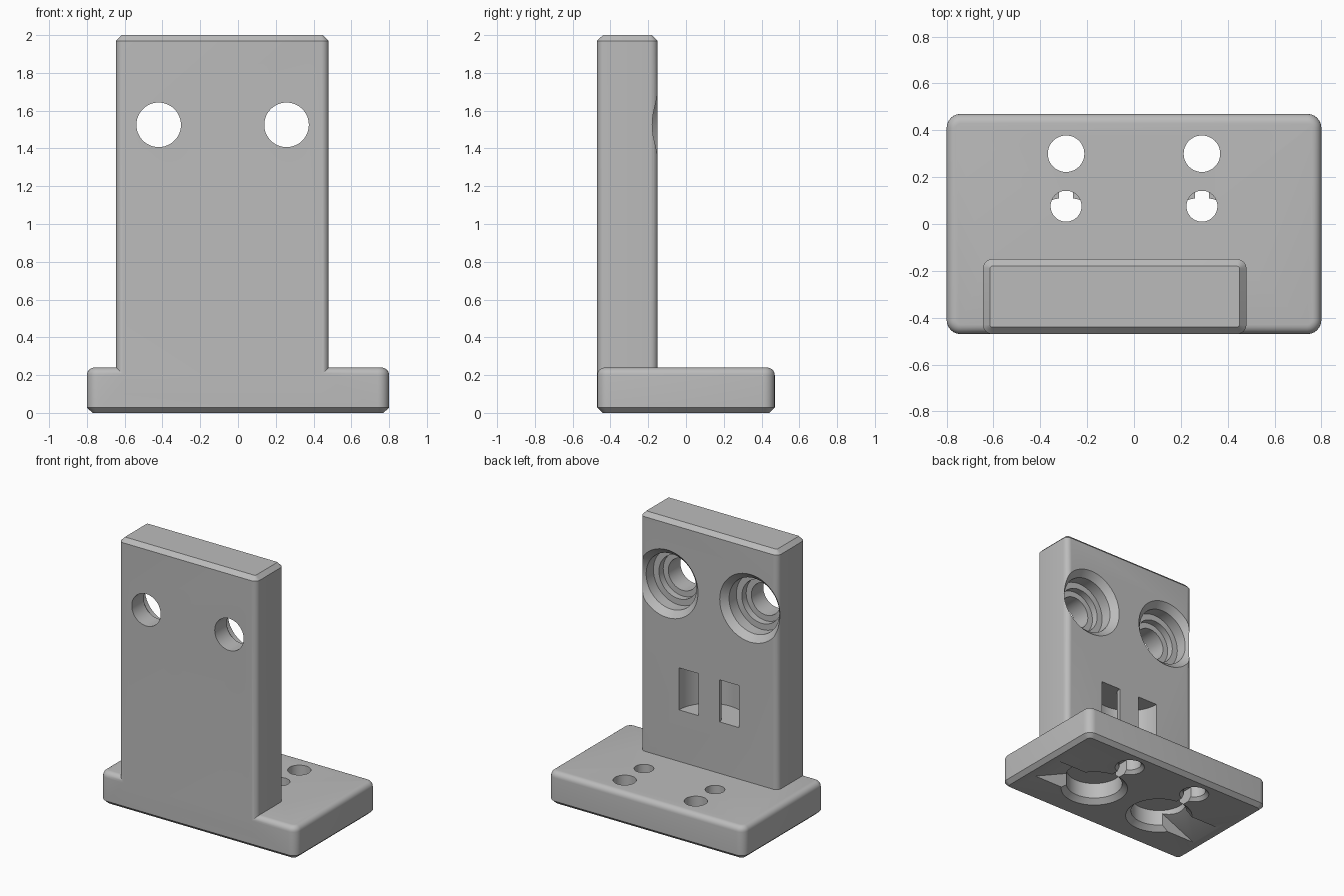
import bpy, bmesh, math
from mathutils import Matrix, Vector

if "Cube" in bpy.data.objects:
    bpy.data.objects.remove(bpy.data.objects["Cube"])

grey = bpy.data.materials.new("light_grey")
grey.use_nodes = True
colour = (0.5, 0.5, 0.5, 1)
grey.diffuse_color = colour
grey.node_tree.nodes["Principled BSDF"].inputs["Base Color"].default_value = colour


def finish(name, bm):
    bmesh.ops.recalc_face_normals(bm, faces=bm.faces)
    mesh = bpy.data.meshes.new(name)
    bm.to_mesh(mesh)
    bm.free()
    mesh.materials.append(grey)
    obj = bpy.data.objects.new(name, mesh)
    bpy.context.collection.objects.link(obj)
    return obj


def bridge(bm, a, b):
    n = len(a)
    for i in range(n):
        bm.faces.new((a[i], a[(i + 1) % n], b[(i + 1) % n], b[i]))


def rounded_slab(name, x0, x1, y0, y1, radius, rows, steps=6):
    """Rounded rectangle lofted through (height, inset) rows."""
    bm = bmesh.new()
    rings = []
    for z, inset in rows:
        r = max(radius - inset, 0.005)
        cx, cy = (x0 + x1) / 2, (y0 + y1) / 2
        hx, hy = (x1 - x0) / 2 - inset - r, (y1 - y0) / 2 - inset - r
        ring = []
        for q, (sx, sy) in enumerate(((1, 1), (-1, 1), (-1, -1), (1, -1))):
            for k in range(steps + 1):
                a = (q + k / steps) * math.pi / 2
                ring.append(bm.verts.new((cx + sx * hx + r * math.cos(a),
                                          cy + sy * hy + r * math.sin(a), z)))
        rings.append(ring)
    for a, b in zip(rings, rings[1:]):
        bridge(bm, a, b)
    bm.faces.new(rings[0])
    bm.faces.new(rings[-1])
    return finish(name, bm)


def lathe(name, rows, place, ring_shape=False, segments=48):
    """Turn (height, radius) rows about z; ring_shape closes the section."""
    bm = bmesh.new()
    rings = [[bm.verts.new((r * math.cos(2 * math.pi * i / segments),
                            r * math.sin(2 * math.pi * i / segments), h))
              for i in range(segments)] for h, r in rows]
    for a, b in zip(rings, rings[1:]):
        bridge(bm, a, b)
    if ring_shape:
        bridge(bm, rings[-1], rings[0])
    else:
        bm.faces.new(rings[0])
        bm.faces.new(rings[-1])
    bm.transform(place)
    return finish(name, bm)


def prism(name, outline, y0, y1):
    """Extrude an (x, z) outline along y."""
    bm = bmesh.new()
    a, b = ([bm.verts.new((x, y, z)) for x, z in outline] for y in (y0, y1))
    bridge(bm, a, b)
    bm.faces.new(a)
    bm.faces.new(b)
    return finish(name, bm)


def combine(target, tool, operation="DIFFERENCE"):
    tool.hide_render = True
    mod = target.modifiers.new(tool.name, "BOOLEAN")
    mod.operation = operation
    mod.solver = "EXACT"
    mod.object = tool
    bpy.context.view_layer.objects.active = target
    bpy.ops.object.modifier_apply(modifier=mod.name)
    bpy.data.objects.remove(tool)


# Foot plate with a chamfered underside and rounded top edge
base_rows = [(0, 0.03), (0.028, 0)]
round_top = 0.04
for k in range(7):
    a = k / 6 * math.pi / 2
    base_rows.append((0.24 - round_top * (1 - math.sin(a)), round_top * (1 - math.cos(a))))
bracket = rounded_slab("angle_bracket", -0.8, 0.8, -0.47, 0.47, 0.06, base_rows)

# Upright plate with a chamfered top
upright = rounded_slab("upright", -0.645, 0.48, -0.47, -0.15, 0.04,
                       [(0.1, 0), (1.97, 0), (2, 0.03)])
combine(bracket, upright, "UNION")

# Stepped screw holes through the upright, opening at the back
for x in (-0.42, 0.257):
    place = Matrix.Translation((x, -0.15, 1.525)) @ Matrix.Rotation(math.pi / 2, 4, "X")
    combine(bracket, lathe("screw_hole", [
        (-0.05, 0.3), (0.045, 0.205), (0.13, 0.205), (0.13, 0.16),
        (0.18, 0.16), (0.18, 0.118), (0.4, 0.118)], place))

# Curved tie channel joining two slots
combine(bracket, lathe("tie_channel", [
    (0.62, 0.085), (0.62, 0.245), (0.93, 0.245), (0.93, 0.085)],
    Matrix.Translation((-0.083, -0.15, 0)), True))

# Foot plate pockets, holes and ramps, one set per side
for side in (-1, 1):
    x = side * 0.29
    combine(bracket, lathe("round_pocket", [
        (-0.02, 0.25), (0.035, 0.192), (0.15, 0.192)],
        Matrix.Translation((x, -0.08, 0))))
    combine(bracket, lathe("release_hole", [(0.1, 0.066), (0.3, 0.066)],
                           Matrix.Translation((x, 0.076, 0))))
    combine(bracket, lathe("pin_hole", [
        (-0.02, 0.12), (0.025, 0.078), (0.3, 0.078)],
        Matrix.Translation((x, 0.3, 0))))
    combine(bracket, prism("narrow_channel", [
        (x - 0.03, -0.02), (x + 0.03, -0.02), (x + 0.03, 0.1), (x - 0.03, 0.1)],
        0.05, 0.28))
    combine(bracket, prism("pocket_ramp", [
        (x, -0.02), (side * 0.74, -0.02), (side * 0.71, 0),
        (side * 0.42, 0.13), (x, 0.13)], -0.21, 0.05))

# Smooth the rounded surfaces, keep edges crisp
bpy.ops.object.select_all(action="DESELECT")
bracket.select_set(True)
bpy.context.view_layer.objects.active = bracket
bpy.ops.object.shade_smooth_by_angle(angle=math.radians(25))
